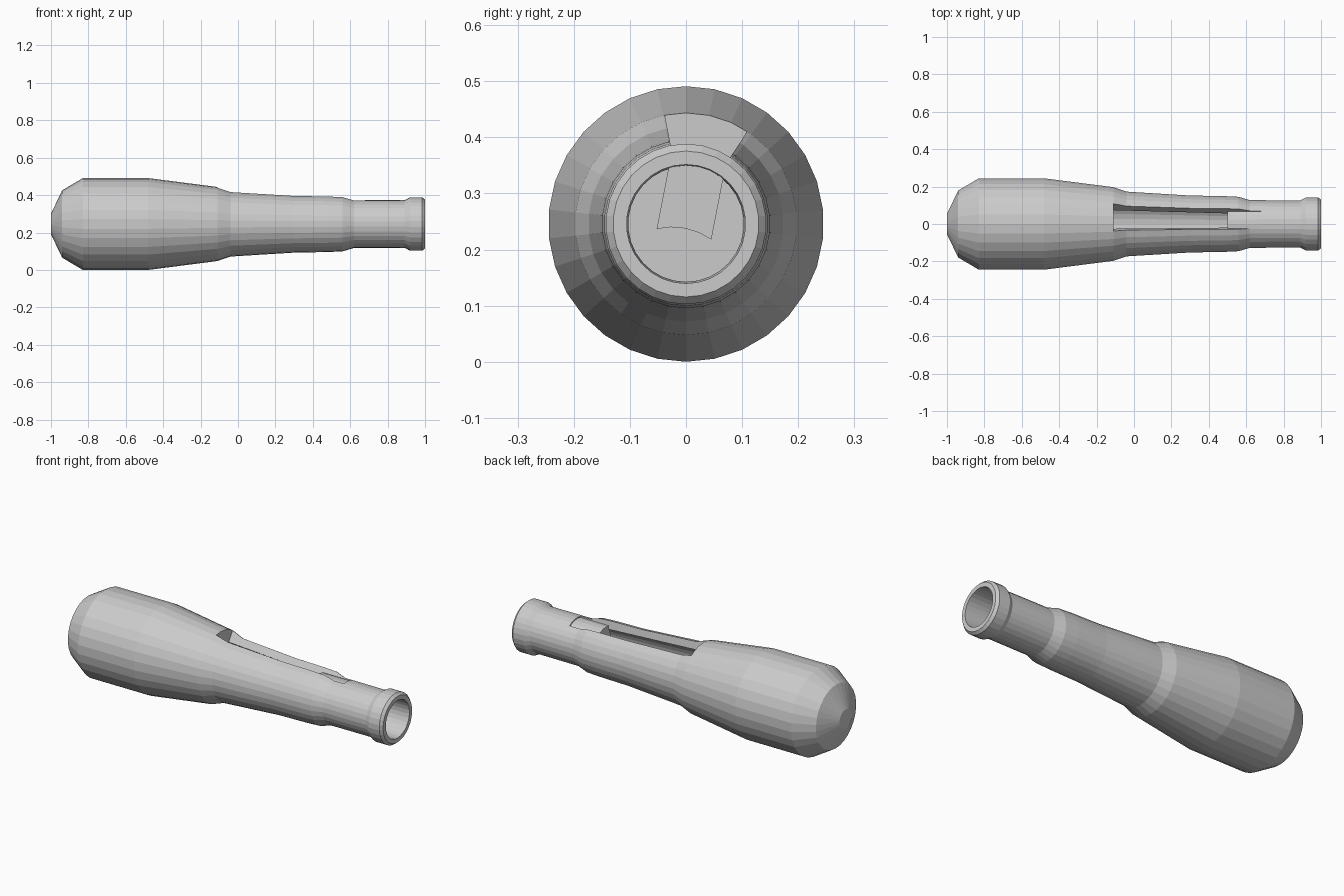
import bpy, bmesh, math

if "Cube" in bpy.data.objects:
    bpy.data.objects.remove(bpy.data.objects["Cube"])

CZ = 0.2455      # height of the long axis
SIDES = 30


def make_object(name, bm):
    bmesh.ops.recalc_face_normals(bm, faces=bm.faces)
    me = bpy.data.meshes.new(name)
    bm.to_mesh(me)
    bm.free()
    ob = bpy.data.objects.new(name, me)
    bpy.context.collection.objects.link(ob)
    return ob


def lathe(name, profile):
    """Revolve (x, radius) points around the long axis, capping both ends."""
    bm = bmesh.new()
    rings = []
    for x, r in profile:
        rings.append([bm.verts.new((x, r * math.sin(a), CZ + r * math.cos(a)))
                      for a in (i * math.tau / SIDES for i in range(SIDES))])
    for a, b in zip(rings, rings[1:]):
        for i in range(SIDES):
            j = (i + 1) % SIDES
            bm.faces.new((a[i], a[j], b[j], b[i]))
    bm.faces.new(rings[0])
    bm.faces.new(rings[-1])
    return make_object(name, bm)


def prism(name, section, x0, x1):
    """Extrude a (y, z) section, given relative to the axis, along x."""
    bm = bmesh.new()
    face = bm.faces.new([bm.verts.new((x0, y, CZ + z)) for y, z in section])
    new = bmesh.ops.extrude_face_region(bm, geom=[face])["geom"]
    bmesh.ops.translate(bm, vec=(x1 - x0, 0, 0),
                        verts=[v for v in new if isinstance(v, bmesh.types.BMVert)])
    return make_object(name, bm)


def arc(r, a0, a1, n):
    return [(r * math.sin(a), r * math.cos(a))
            for a in (math.radians(a0 + (a1 - a0) * i / n) for i in range(n + 1))]


# Hollow body: outer skin from the butt to the mouth, then back down the bore
outer = [(-1, 0.055), (-0.94, 0.18), (-0.83, 0.2455), (-0.48, 0.2455),
         (-0.11, 0.198), (-0.04, 0.174), (0.30, 0.153), (0.48, 0.150),
         (0.56, 0.146), (0.62, 0.128), (0.89, 0.127), (0.92, 0.143),
         (0.985, 0.143), (1.0, 0.13)]
bore = [(1.0, 0.106), (0.5, 0.103), (-0.11, 0.134)]
body = lathe("body", outer + bore)

# Radial slot cut through the wall into the bore
cutter = prism("slot_cutter", arc(0.05, -11, 33.5, 4) + arc(0.3, 33.5, -11, 4), -0.11, 0.68)
cutter.hide_render = True
cutter.hide_viewport = True
cutter.display_type = 'WIRE'
cut = body.modifiers.new("slot", 'BOOLEAN')
cut.operation = 'DIFFERENCE'
cut.solver = 'EXACT'
cut.object = cutter

# Tilted block at the front of the slot, curved top and matching underside
tilt = math.radians(11)
top = arc(0.122, -24, 24, 4)
section = top + [(y, z - 0.130) for y, z in reversed(top)]
section = [(y * math.cos(tilt) + z * math.sin(tilt),
            z * math.cos(tilt) - y * math.sin(tilt)) for y, z in section]
prism("slot_block", section, 0.50, 0.68)
